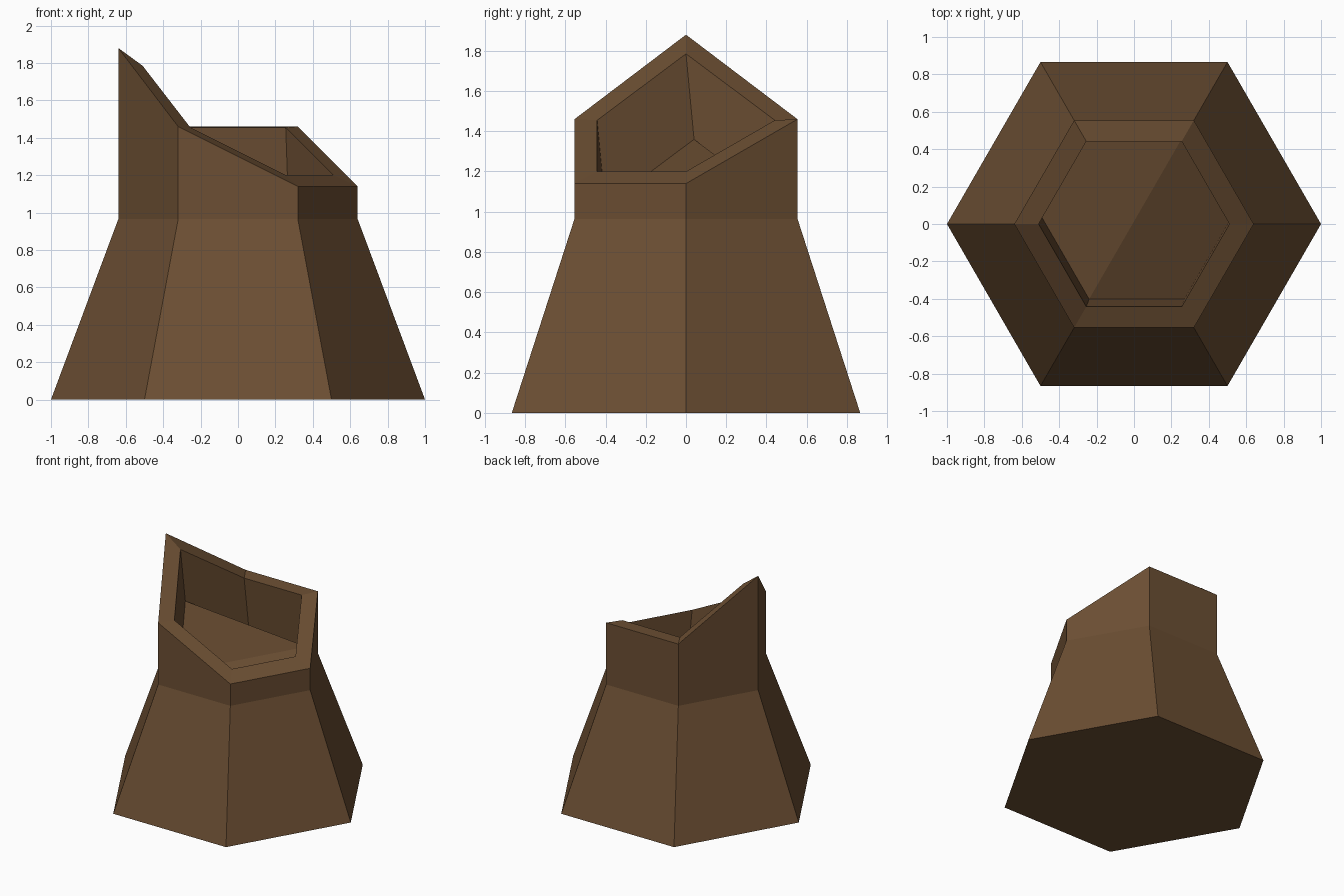
import bpy
import bmesh
from math import cos, sin, pi
from mathutils import Vector

if "Cube" in bpy.data.objects:
    bpy.data.objects.remove(bpy.data.objects["Cube"], do_unlink=True)

brown = bpy.data.materials.new("brown wood")
brown.use_nodes = True
colour = (0.15, 0.078, 0.033, 1)
brown.diffuse_color = colour
brown.node_tree.nodes["Principled BSDF"].inputs["Base Color"].default_value = colour

bm = bmesh.new()


def ring(radius, heights):
    """Hexagon of vertices starting at -x and running counter-clockwise."""
    return [bm.verts.new((radius * cos(pi + i * pi / 3),
                          radius * sin(pi + i * pi / 3), z))
            for i, z in enumerate(heights)]


def bridge(lower, upper):
    for i in range(6):
        j = (i + 1) % 6
        bm.faces.new((lower[i], lower[j], upper[j], upper[i]))


# Flared base, upright collar and slanted rim
base = ring(1, [0] * 6)
collar = ring(0.64, [0.965] * 6)
rim = ring(0.64, [1.88, 1.46, 1.14, 1.14, 1.46, 1.46])
lip = ring(0.51, [1.785, 1.455, 1.2, 1.2, 1.455, 1.455])

# Hollow floor, sunk along a slightly leaning direction
sink = Vector((0.015, 0.04, -0.425))
floor = [bm.verts.new(v.co + sink) for v in lip]

rings = [base, collar, rim, lip, floor]
for lower, upper in zip(rings, rings[1:]):
    bridge(lower, upper)

# Underside and the two floor panels
bm.faces.new(base[::-1])
a, b, c, d, e, f = floor
bm.faces.new((a, b, e, f))
bm.faces.new((b, c, d, e))

mesh = bpy.data.meshes.new("hollow_stump")
bm.to_mesh(mesh)
bm.free()
mesh.materials.append(brown)
stump = bpy.data.objects.new("hollow_stump", mesh)
bpy.context.collection.objects.link(stump)
